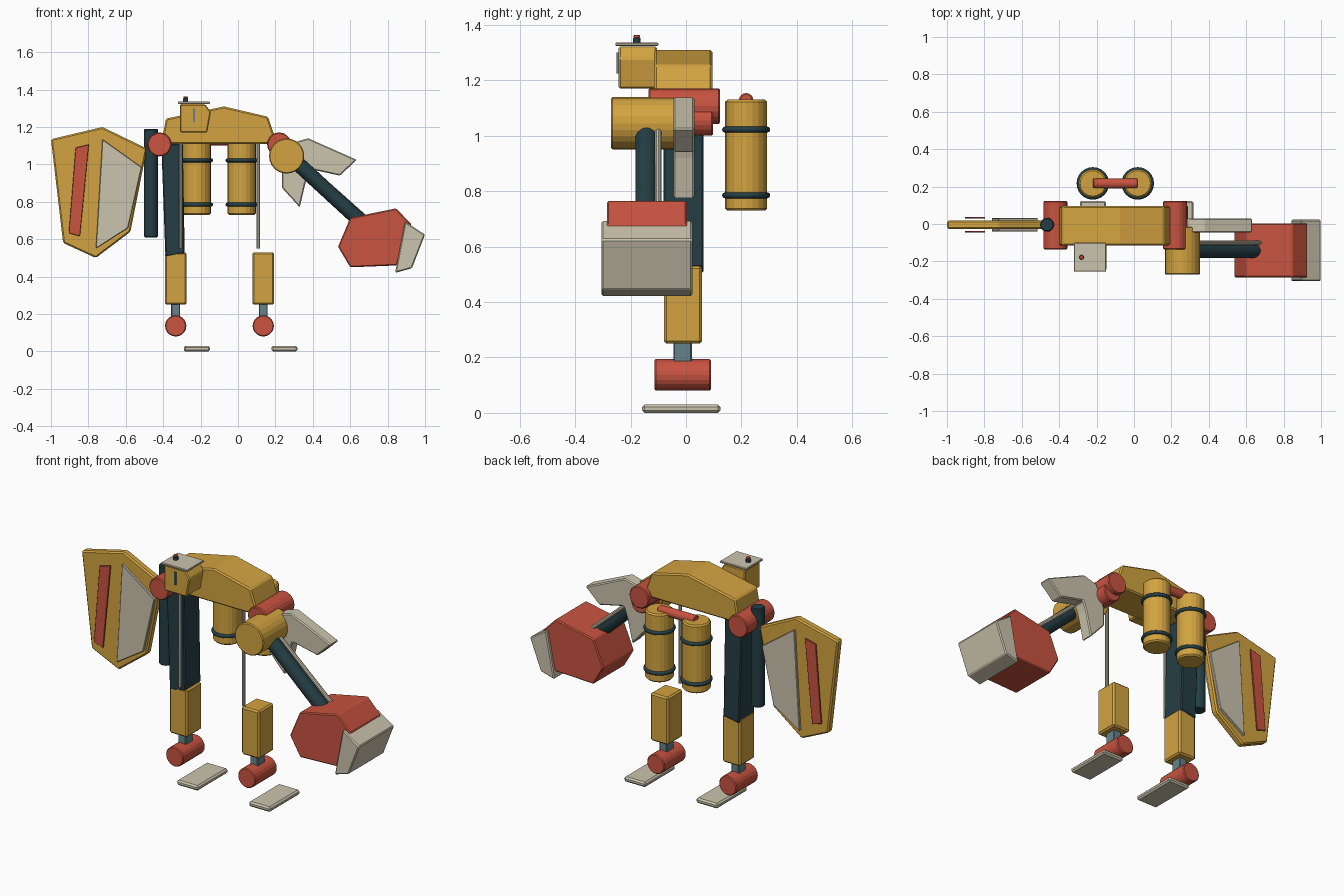
import bpy, bmesh, math
from mathutils import Vector

if "Cube" in bpy.data.objects:
    bpy.data.objects.remove(bpy.data.objects["Cube"])


def material(name, rgb):
    m = bpy.data.materials.new(name)
    m.diffuse_color = (*rgb, 1)
    m.use_nodes = True
    m.node_tree.nodes["Principled BSDF"].inputs["Base Color"].default_value = m.diffuse_color
    return m


YELLOW = material("ochre_yellow", (0.65, 0.37, 0.052))
RED = material("brick_red", (0.58, 0.087, 0.052))
BEIGE = material("warm_beige", (0.60, 0.55, 0.42))
DARK = material("dark_teal", (0.018, 0.048, 0.058))
STEEL = material("blue_steel", (0.13, 0.23, 0.26))


def finish(name, bm, mat, bevel=0.0):
    bmesh.ops.recalc_face_normals(bm, faces=bm.faces)
    mesh = bpy.data.meshes.new(name)
    bm.to_mesh(mesh)
    bm.free()
    mesh.materials.append(mat)
    ob = bpy.data.objects.new(name, mesh)
    bpy.context.collection.objects.link(ob)
    if bevel:
        mod = ob.modifiers.new("edge_bevel", "BEVEL")
        mod.width = bevel
        mod.segments = 1
        mod.limit_method = "ANGLE"
        mod.angle_limit = math.radians(35)
    return ob


def prism(name, outline, y0, y1, mat, bevel=0.006):
    """Extrude an x-z outline from y0 to y1."""
    bm = bmesh.new()
    face = bm.faces.new([bm.verts.new((x, y0, z)) for x, z in outline])
    new = bmesh.ops.extrude_face_region(bm, geom=[face])["geom"]
    verts = [v for v in new if isinstance(v, bmesh.types.BMVert)]
    bmesh.ops.translate(bm, vec=(0, y1 - y0, 0), verts=verts)
    return finish(name, bm, mat, bevel)


def box(name, x0, x1, y0, y1, z0, z1, mat, bevel=0.006):
    return prism(name, [(x0, z0), (x1, z0), (x1, z1), (x0, z1)], y0, y1, mat, bevel)


def rod(name, a, b, r, mat, sides=20, bevel=0.005):
    """Cylinder from point a to point b."""
    a, b = Vector(a), Vector(b)
    bm = bmesh.new()
    bmesh.ops.create_cone(bm, cap_ends=True, segments=sides, radius1=r, radius2=r,
                          depth=(b - a).length)
    turn = (b - a).to_track_quat("Z", "Y").to_matrix().to_4x4()
    bmesh.ops.transform(bm, matrix=turn, verts=bm.verts)
    bmesh.ops.translate(bm, vec=(a + b) / 2, verts=bm.verts)
    return finish(name, bm, mat, bevel)


def ring(name, x, y, z, major, minor, mat):
    bpy.ops.mesh.primitive_torus_add(location=(x, y, z), major_radius=major,
                                     minor_radius=minor, major_segments=24, minor_segments=8)
    ob = bpy.context.object
    ob.name = name
    ob.data.materials.append(mat)
    bpy.ops.object.shade_smooth_by_angle(angle=math.radians(50))


# Torso
prism("torso", [(-0.41, 1.11), (-0.385, 1.245), (-0.075, 1.31), (0.16, 1.255), (0.21, 1.11)],
      -0.115, 0.095, YELLOW, 0.008)

# Head with cap, eye slit and lamp
prism("head", [(-0.31, 1.17), (-0.31, 1.322), (-0.175, 1.322), (-0.145, 1.28), (-0.165, 1.17)],
      -0.243, -0.105, YELLOW)
box("head_cap", -0.322, -0.15, -0.255, -0.1, 1.324, 1.336, BEIGE, 0.003)
box("eye_slit", -0.24, -0.23, -0.251, -0.243, 1.225, 1.3, STEEL, 0)
rod("lamp_base", (-0.28, -0.178, 1.335), (-0.28, -0.178, 1.352), 0.014, DARK, 12, 0)
rod("lamp", (-0.28, -0.178, 1.352), (-0.28, -0.178, 1.364), 0.012, RED, 12, 0.003)

# Shoulder joints
for side, x in (("left", -0.42), ("right", 0.22)):
    rod(side + "_shoulder", (x, -0.135, 1.107), (x, 0.123, 1.107), 0.064, RED)
rod("lower_shoulder", (0.235, -0.1, 1.055), (0.235, 0.097, 1.055), 0.055, RED)

# Hammer arm
rod("arm_drum", (0.26, -0.27, 1.045), (0.26, -0.015, 1.045), 0.094, YELLOW, 24)
rod("forearm", (0.27, -0.143, 1.05), (0.70, -0.143, 0.655), 0.04, DARK)
rod("forearm_piston", (0.31, -0.1, 1.045), (0.70, -0.1, 0.70), 0.012, BEIGE, 10, 0)
prism("hammer_block", [(0.535, 0.56), (0.60, 0.715), (0.845, 0.765), (0.928, 0.68),
                       (0.85, 0.46), (0.60, 0.45)], -0.285, 0.003, RED)
prism("hammer_face", [(0.893, 0.695), (1.0, 0.625), (0.93, 0.445), (0.84, 0.42)],
      -0.305, 0.023, BEIGE)

# Swept shoulder guard
prism("shoulder_guard", [(0.29, 1.115), (0.375, 1.14), (0.635, 1.025), (0.545, 0.94),
                         (0.385, 0.975), (0.365, 0.92), (0.33, 0.77), (0.235, 0.875),
                         (0.235, 0.98)], -0.045, 0.03, BEIGE)

# Shield arm and shield with panels on both faces
rod("shield_arm", (-0.465, -0.004, 0.61), (-0.465, -0.004, 1.19), 0.037, DARK)
prism("shield", [(-1.0, 1.135), (-0.725, 1.2), (-0.487, 1.085), (-0.575, 0.64),
                 (-0.76, 0.5), (-0.935, 0.58)], -0.026, 0.018, YELLOW, 0.008)
for face, s in (("front", -1), ("back", 1)):
    def at(d):
        return -0.004 + s * d
    prism(face + "_shield_panel", [(-0.725, 1.135), (-0.515, 0.985), (-0.588, 0.66),
                                   (-0.76, 0.55)], at(0.02), at(0.037), BEIGE, 0.003)
    prism(face + "_shield_stripe", [(-0.868, 1.09), (-0.797, 1.107), (-0.845, 0.615),
                                    (-0.905, 0.633)], at(0.033), at(0.042), RED, 0.002)

# Thigh
prism("left_thigh", [(-0.41, 1.11), (-0.295, 1.11), (-0.285, 0.525), (-0.388, 0.505)],
      -0.082, 0.064, DARK)

# Lower legs, ankles and feet
for side, x, rod_x in (("left", -0.333, -0.305), ("right", 0.135, 0.108)):
    rod(side + "_leg_strut", (rod_x, -0.1, 0.55), (rod_x, -0.1, 1.13), 0.01, BEIGE, 10, 0)
    box(side + "_shin", x - 0.058, x + 0.058, -0.08, 0.058, 0.25, 0.53, YELLOW, 0.009)
    box(side + "_ankle_post", x - 0.024, x + 0.024, -0.046, 0.021, 0.16, 0.26, STEEL, 0.004)
    rod(side + "_ankle", (x, -0.114, 0.137), (x, 0.09, 0.137), 0.057, RED)
    fx = x + 0.113
    box(side + "_foot", fx - 0.07, fx + 0.07, -0.158, 0.124, 0.0, 0.03, BEIGE, 0.009)

# Back tanks with bands and a joining pipe
for side, x in (("left", -0.22), ("right", 0.02)):
    rod(side + "_tank", (x, 0.217, 0.73), (x, 0.217, 1.13), 0.076, YELLOW, 20, 0.008)
    for level, z in (("lower", 0.785), ("upper", 1.022)):
        ring(f"{side}_{level}_band", x, 0.217, z, 0.076, 0.011, DARK)
rod("tank_pipe", (-0.22, 0.217, 1.128), (0.02, 0.217, 1.128), 0.026, RED, 16)
